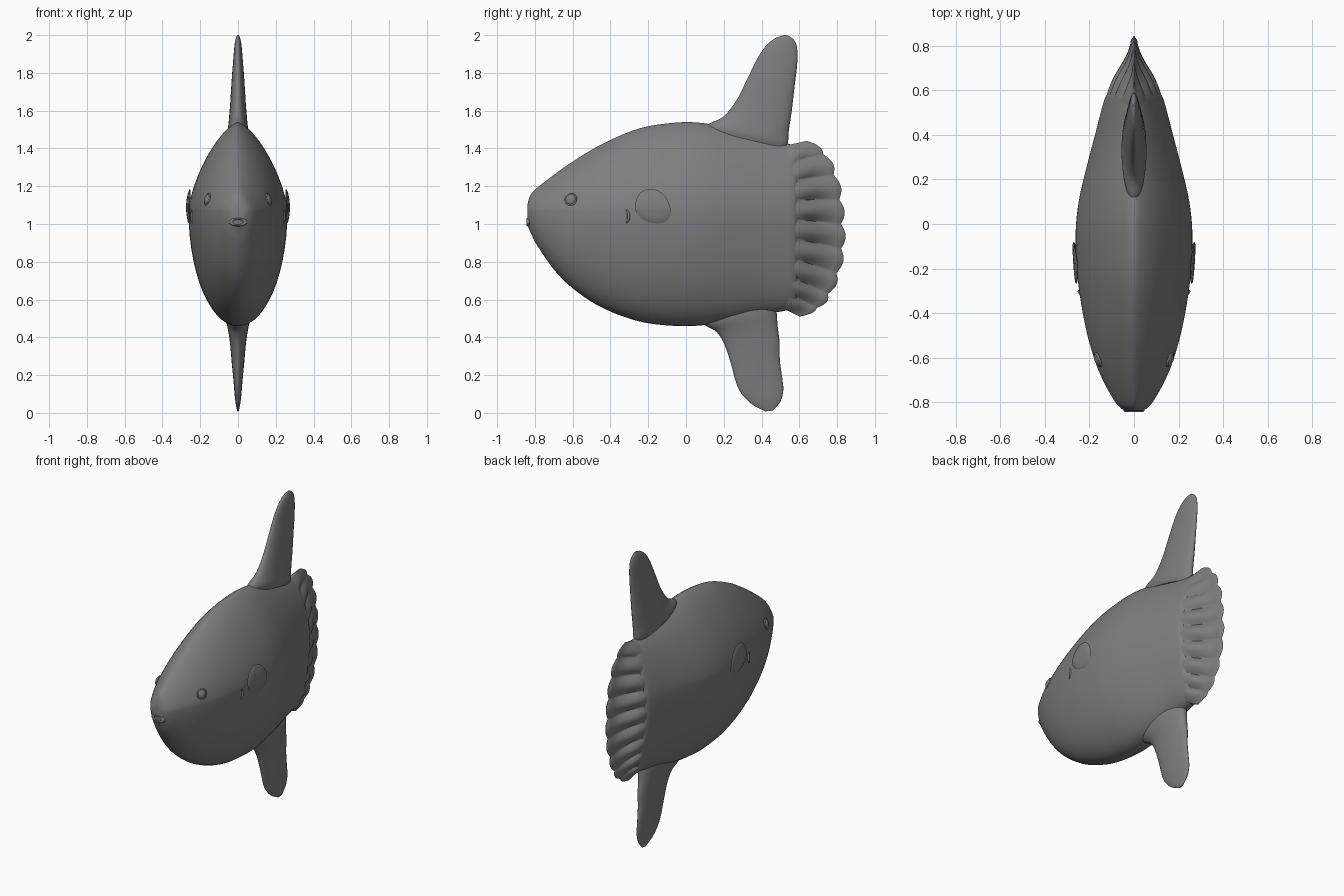
import bpy, bmesh, math
from mathutils import Vector, Matrix

if "Cube" in bpy.data.objects:
    bpy.data.objects.remove(bpy.data.objects["Cube"], do_unlink=True)

SKIN = (0.21, 0.21, 0.215, 1)
skin = bpy.data.materials.new("grey skin")
skin.use_nodes = True
skin.diffuse_color = SKIN
skin.node_tree.nodes["Principled BSDF"].inputs["Base Color"].default_value = SKIN


def finish(name, bm, sharp=50):
    """Turn a bmesh into a smooth shaded object."""
    bmesh.ops.remove_doubles(bm, verts=bm.verts, dist=0.0002)
    bmesh.ops.recalc_face_normals(bm, faces=bm.faces)
    mesh = bpy.data.meshes.new(name)
    bm.to_mesh(mesh)
    bm.free()
    mesh.materials.append(skin)
    mesh.shade_smooth()
    mesh.set_sharp_from_angle(angle=math.radians(sharp))
    obj = bpy.data.objects.new(name, mesh)
    bpy.context.collection.objects.link(obj)
    return obj


def loft(name, rings, sharp=50):
    """Skin a list of closed rings and cap both ends."""
    bm = bmesh.new()
    loops = [[bm.verts.new(p) for p in ring] for ring in rings]
    count = len(loops[0])
    for a, b in zip(loops, loops[1:]):
        for i in range(count):
            j = (i + 1) % count
            bm.faces.new((a[i], a[j], b[j], b[i]))
    bm.faces.new(loops[0])
    bm.faces.new(loops[-1])
    return finish(name, bm, sharp)


def smooth(keys, t):
    """Catmull-Rom value of a table of tuples, t from 0 to 1."""
    last = len(keys) - 1
    f = min(max(t, 0), 1) * last
    i = min(int(f), last - 1)
    u = f - i
    out = []
    for b, c, a, d in zip(keys[i], keys[i + 1], keys[max(i - 1, 0)], keys[min(i + 2, last)]):
        out.append(b + 0.5 * u * (c - a + u * (2*a - 5*b + 4*c - d + u * (3*(b - c) + d - a))))
    return out


def sample(keys, n):
    return [smooth(keys, i / n) for i in range(n + 1)]


# Body: y, top, bottom, half width
stations = sample([
    (-0.84, 1.10, 0.99, 0.035), (-0.825, 1.15, 0.96, 0.06), (-0.79, 1.19, 0.89, 0.09),
    (-0.7, 1.26, 0.76, 0.14), (-0.6, 1.33, 0.66, 0.18), (-0.45, 1.42, 0.56, 0.22),
    (-0.25, 1.505, 0.485, 0.252), (-0.05, 1.537, 0.46, 0.262), (0.1, 1.533, 0.465, 0.248),
    (0.25, 1.50, 0.485, 0.214), (0.4, 1.46, 0.52, 0.175), (0.52, 1.43, 0.54, 0.144),
    (0.57, 1.415, 0.555, 0.128), (0.59, 1.39, 0.58, 0.11)], 78)
MID = 1.07
RIDGE = 1.45


def body_ring(y, top, low, width, count=56):
    ring = []
    for k in range(count):
        a = math.tau * k / count
        c, s = math.cos(a), math.sin(a)
        n = 2 / RIDGE if s > 0 else 1
        height = (top if s > 0 else low) - MID
        ring.append((math.copysign(width * abs(c) ** n, c), y, MID + height * abs(s) ** n))
    return ring


def half_width(y, z):
    """Distance from the middle plane to the skin."""
    a, b = next((p for p in zip(stations, stations[1:]) if p[1][0] >= y), (stations[-2], stations[-1]))
    f = (y - a[0]) / (b[0] - a[0])
    _, top, low, width = [p + (q - p) * f for p, q in zip(a, b)]
    n = RIDGE if z > MID else 2
    v = abs((z - MID) / ((top if z > MID else low) - MID))
    return width * max(1 - v ** n, 0) ** (1 / n)


loft("body", [body_ring(*s) for s in stations])

# Scalloped tail: rim curve from top to bottom, rippled toward the edge
rim = [(0.65, 1.44), (0.735, 1.37), (0.79, 1.26), (0.82, 1.13), (0.83, 1.0),
       (0.83, 0.87), (0.805, 0.74), (0.76, 0.63), (0.7, 0.555), (0.61, 0.51)]
rows, cols, lobes = 144, 18, 9
tail_rings = []
for r in range(rows + 1):
    s = r / rows
    ey, ez = smooth(rim, s)
    wave = abs(math.sin(lobes * math.pi * s))
    ey += 0.022 * wave - 0.009
    root = 1.41 - 0.85 * s
    thick = max(half_width(0.55, root), 0.02)
    side = []
    for c in range(cols + 1):
        u = c / cols
        ripple = 1 + 0.45 * (wave - 0.6) * min(1, max(0, (u - 0.2) * 3))
        x = thick * (0.54 + 0.46 * math.cos(math.pi * u)) * ripple if c < cols else 0
        side.append((x, 0.5 + (ey - 0.5) * u, root + (ez - root) * u))
    tail_rings.append(side + [(-x, y, z) for x, y, z in reversed(side)])
loft("tail_fin", tail_rings, 70)


# Tall fins: leading y, z, trailing y, z, half thickness
def fin(name, keys, count=32):
    rings = []
    for ly, lz, ty, tz, thick in sample(keys, 40):
        ring = []
        for k in range(count):
            a = math.tau * k / count
            f = (1 - math.cos(a)) / 2
            ring.append((thick * math.sin(a), ly + (ty - ly) * f, lz + (tz - lz) * f))
        rings.append(ring)
    loft(name, rings, 60)


fin("dorsal_fin", [
    (0.1, 1.50, 0.53, 1.40, 0.05), (0.12, 1.53, 0.54, 1.43, 0.056), (0.2, 1.57, 0.545, 1.5, 0.05),
    (0.27, 1.66, 0.56, 1.6, 0.042), (0.33, 1.78, 0.575, 1.73, 0.034),
    (0.38, 1.88, 0.588, 1.84, 0.026), (0.425, 1.945, 0.589, 1.92, 0.02),
    (0.475, 1.985, 0.575, 1.97, 0.013), (0.52, 2.0, 0.54, 1.999, 0.004)])
fin("anal_fin", [
    (0.08, 0.50, 0.47, 0.57, 0.07), (0.1, 0.465, 0.48, 0.53, 0.066), (0.16, 0.43, 0.485, 0.46, 0.054),
    (0.2, 0.37, 0.495, 0.38, 0.043), (0.235, 0.27, 0.497, 0.28, 0.034),
    (0.265, 0.16, 0.51, 0.18, 0.024), (0.295, 0.1, 0.515, 0.12, 0.019),
    (0.35, 0.045, 0.5, 0.06, 0.013), (0.42, 0.008, 0.46, 0.012, 0.004)])


def torus(name, matrix, major, minor, segments=32, sides=10):
    bm = bmesh.new()
    grid = []
    for i in range(segments):
        a = math.tau * i / segments
        out = Vector((0, math.cos(a), math.sin(a)))
        loop = []
        for j in range(sides):
            b = math.tau * j / sides
            p = out * (major + minor * math.cos(b)) + Vector((minor * math.sin(b), 0, 0))
            loop.append(bm.verts.new(matrix @ p))
        grid.append(loop)
    for i in range(segments):
        a, b = grid[i], grid[(i + 1) % segments]
        for j in range(sides):
            k = (j + 1) % sides
            bm.faces.new((a[j], a[k], b[k], b[j]))
    finish(name, bm)


# Paired parts
for side, word in ((1, "left"), (-1, "right")):
    # Eye with a thin lid around it
    ey, ez = -0.61, 1.13
    turn = Matrix.Rotation(math.radians(-22), 4, "Z") @ Matrix.Rotation(math.radians(-14), 4, "Y")
    place = Matrix.Scale(side, 4, (1, 0, 0)) @ Matrix.Translation((half_width(ey, ez), ey, ez)) @ turn
    bm = bmesh.new()
    bmesh.ops.create_uvsphere(bm, u_segments=24, v_segments=16, radius=0.029,
                              matrix=place @ Matrix.Diagonal((0.5, 1, 1, 1)))
    finish(word + "_eye", bm)
    torus(word + "_eyelid", place, 0.03, 0.005)

    # Small rounded side fin, lifting off the skin toward its top
    def fin_ring(scale, depth):
        ring = []
        for k in range(40):
            a = math.tau * k / 40
            y = -0.175 + scale * 0.095 * math.cos(a)
            drop = 0.11 if math.sin(a) > 0 else 0.07
            z = 1.075 + scale * drop * math.sin(a) - 0.015 * scale * math.cos(a)
            lift = 0.004 + 0.022 * max(z - 1, 0) / 0.19
            ring.append((side * (half_width(y, z) + lift + depth), y, z))
        return ring
    loft(word + "_side_fin", [fin_ring(0.05, -0.01), fin_ring(0.9, -0.008), fin_ring(1, -0.003),
                              fin_ring(0.9, 0.001), fin_ring(0.5, 0.002), fin_ring(0.05, 0.002)])

    # Crescent gill flap
    gill = []
    for i in range(13):
        a = math.radians(-75 + 150 * i / 12)
        y, z = -0.325 + 0.022 * math.cos(a), 1.04 + 0.04 * math.sin(a)
        size = 0.001 + 0.007 * math.sin(math.pi * i / 12)
        gill.append([(side * (half_width(y, z) + size * math.sin(b)), y + size * math.cos(b), z)
                     for b in (math.tau * j / 10 for j in range(10))])
    loft(word + "_gill", gill)

# Mouth: flattened ring of lips at the tip of the snout
torus("lips", Matrix.Translation((0, -0.834, 1.01)) @ Matrix.Diagonal((1.15, 1, 0.55, 1))
      @ Matrix.Rotation(math.radians(90), 4, "Z"), 0.032, 0.01)
